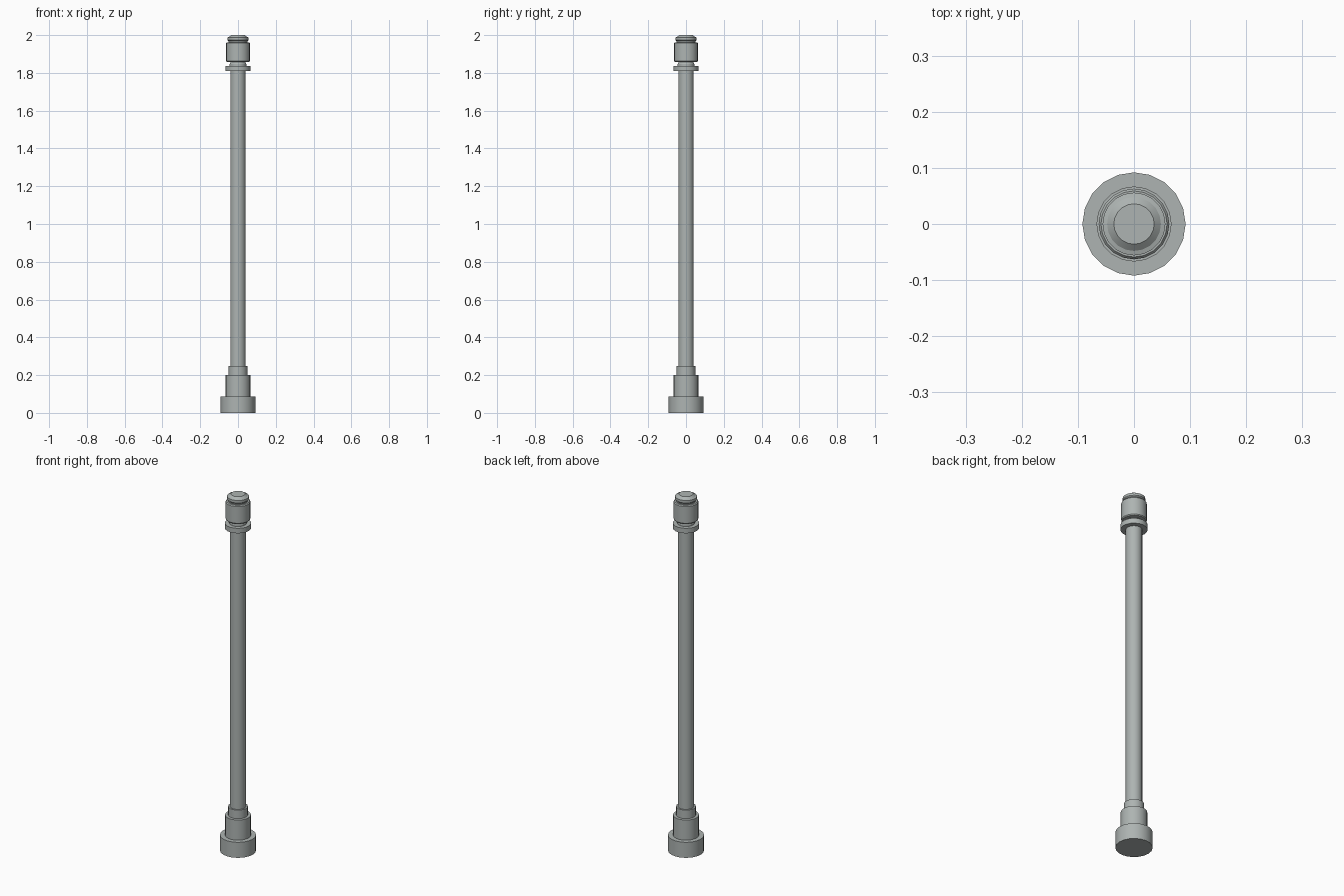
import bpy, bmesh, math

if "Cube" in bpy.data.objects:
    bpy.data.objects.remove(bpy.data.objects["Cube"])

SIDES = 20

# Grey-green painted metal
metal = bpy.data.materials.new("painted_metal")
metal.diffuse_color = (0.42, 0.455, 0.445, 1)
metal.use_nodes = True
metal.node_tree.nodes["Principled BSDF"].inputs["Base Color"].default_value = metal.diffuse_color


def lathe(name, profile):
    """Closed solid of revolution about z from (radius, height) points."""
    bm = bmesh.new()
    rings = []
    for r, z in profile:
        rings.append([bm.verts.new((r * math.cos(2 * math.pi * i / SIDES),
                                    r * math.sin(2 * math.pi * i / SIDES), z))
                      for i in range(SIDES)])
    for a, b in zip(rings, rings[1:]):
        for i in range(SIDES):
            j = (i + 1) % SIDES
            bm.faces.new((a[i], a[j], b[j], b[i]))
    bm.faces.new(rings[0][::-1])
    bm.faces.new(rings[-1])
    mesh = bpy.data.meshes.new(name)
    bm.to_mesh(mesh)
    bm.free()
    mesh.materials.append(metal)
    ob = bpy.data.objects.new(name, mesh)
    bpy.context.collection.objects.link(ob)
    bpy.ops.object.select_all(action='DESELECT')
    ob.select_set(True)
    bpy.context.view_layer.objects.active = ob
    bpy.ops.object.shade_smooth_by_angle(angle=math.radians(24))
    return ob


# Stepped foot
lathe("base", [(0.092, 0), (0.092, 0.087), (0.066, 0.087), (0.066, 0.2),
               (0.05, 0.2), (0.05, 0.248), (0.041, 0.248)])

# Long shaft
lathe("pole", [(0.041, 0.248), (0.041, 1.809)])

# Flange below the head, with a short tapered neck
lathe("collar", [(0.041, 1.809), (0.067, 1.809), (0.067, 1.837),
                 (0.045, 1.837), (0.045, 1.846), (0.038, 1.858)])

# Lamp head with softened rims
lathe("head", [(0.038, 1.858), (0.059, 1.858), (0.063, 1.863),
               (0.063, 1.957), (0.059, 1.962), (0.05, 1.962)])

# Chamfered top cap on a narrow groove
lathe("cap", [(0.05, 1.962), (0.051, 1.969), (0.056, 1.974),
              (0.056, 1.988), (0.048, 1.99), (0.036, 2.0)])
